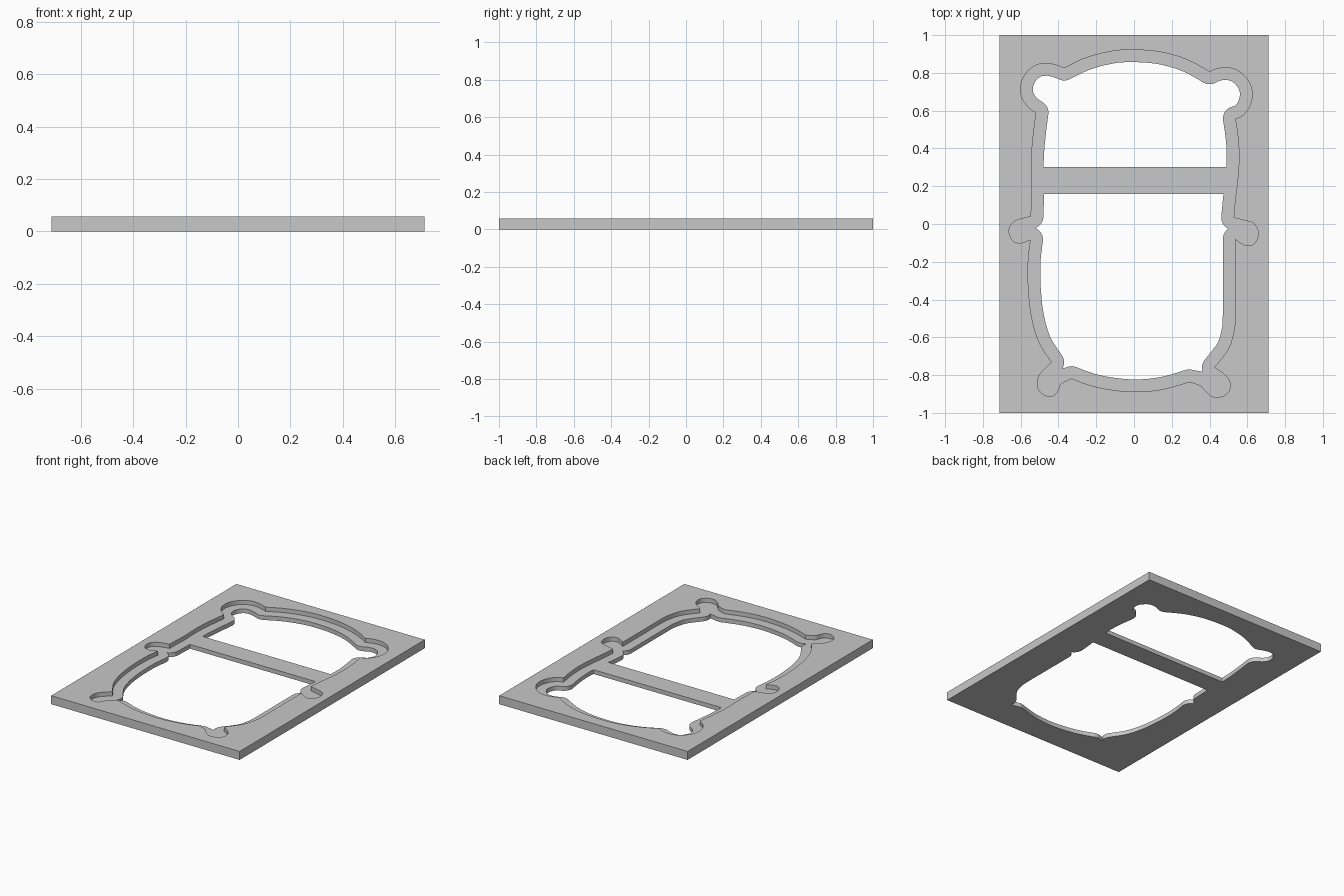
import bpy
import bmesh
from mathutils import Vector
from mathutils.geometry import delaunay_2d_cdt, interpolate_bezier, intersect_point_line

WIDTH, LENGTH, THICK = 1.425, 2.0, 0.058
LEDGE_TOP = 0.029        # height of the recessed ledge and the crossbar
LEDGE_WIDTH = 0.065      # how far the ledge reaches in from the pocket wall
BAR_LOW, BAR_HIGH = 0.16, 0.302

# Pocket outline, clockwise: each run is a smooth curve, runs meet at sharp corners.
# The flag marks small scallops that the ledge fills completely.
RIGHT_RUNS = [
    (False, [(-.27, .873), (-.16, .906), (-.04, .922), (.13, .912), (.28, .87), (.4, .805)]),
    (False, [(.44, .822), (.5, .827), (.56, .805), (.61, .75), (.626, .685),
             (.61, .62), (.575, .575), (.536, .558)]),
    (False, [(.55, .46), (.556, .36), (.55, .25), (.536, .13), (.527, .034)]),
    (True, [(.58, .02), (.63, .005), (.655, -.03), (.655, -.07),
            (.635, -.105), (.6, -.115), (.565, -.1), (.535, -.08)]),
    (False, [(.535, -.3), (.535, -.48), (.53, -.56), (.5, -.66), (.425, -.76)]),
    (True, [(.47, -.79), (.505, -.83), (.505, -.88), (.47, -.912),
            (.42, -.915), (.385, -.89), (.35, -.855), (.293, -.835)]),
]
LEFT_RUNS = [
    (False, [(.15, -.875), (0, -.888), (-.15, -.873), (-.25, -.848), (-.33, -.818)]),
    (True, [(-.385, -.845), (-.405, -.885), (-.43, -.91), (-.475, -.905),
            (-.51, -.865), (-.505, -.81), (-.475, -.77), (-.435, -.732)]),
    (False, [(-.5, -.63), (-.54, -.5), (-.558, -.35), (-.56, -.2), (-.547, -.082)]),
    (True, [(-.6, -.1), (-.64, -.09), (-.66, -.05), (-.655, -.01),
            (-.62, .02), (-.545, .04)]),
    (False, [(-.54, .2), (-.543, .33), (-.535, .45), (-.518, .59)]),
    (False, [(-.56, .62), (-.595, .675), (-.598, .74), (-.57, .8), (-.52, .84),
             (-.46, .85), (-.41, .84), (-.37, .825)]),
]


def smooth_run(points, steps=8):
    """Sample a smooth curve through the points, leaving out the last one."""
    last = len(points) - 1
    slopes = [(points[min(i + 1, last)] - points[max(i - 1, 0)]) / 6
              for i in range(last + 1)]
    samples = []
    for i in range(last):
        a, b = points[i], points[i + 1]
        samples += interpolate_bezier(a, a + slopes[i], b - slopes[i + 1], b, steps + 1)[:-1]
    return samples


def pocket_outline():
    """Join the runs into one loop, noting which samples lie on filled scallops."""
    runs = RIGHT_RUNS + LEFT_RUNS
    start = runs[-1][1][-1]
    outline, filled = [], []
    for is_filled, points in runs:
        samples = smooth_run([Vector((x, y, 0)) for x, y in [start] + points])
        outline += samples
        filled += [is_filled] * len(samples)
        start = points[-1]
    return outline, filled


def edge_distance(p, a, b):
    nearest, t = intersect_point_line(p, a, b)
    nearest = a if t < 0 else b if t > 1 else nearest
    return (p - nearest.to_3d()).length


def inset_outline(outline, filled, width):
    """Offset the outline inward, rounding the corners that point inward."""
    count = len(outline)
    edges = [(outline[i], outline[(i + 1) % count]) for i in range(count)]
    normals = []
    for a, b in edges:
        along = (b - a).normalized()
        normals.append(Vector((along.y, -along.x, 0)))
    candidates = []
    for i, (a, b) in enumerate(edges):
        before, after = normals[i - 1], normals[i]
        if before.dot(after) < 0.9:
            for k in range(13):
                candidates.append(a + before.lerp(after, k / 12).normalized() * width)
        if not filled[i]:
            candidates.append((a + b) / 2 + after * width)
    return [p for p in candidates
            if all(edge_distance(p, a, b) > width - 0.0006 for a, b in edges)]


def half_opening(points, limit, side):
    """Part of the inner outline beyond one side of the crossbar."""
    beyond = [(p.y - limit) * side > 0 for p in points]
    first = next(i for i in range(len(points)) if beyond[i] and not beyond[i - 1])
    loop = points[first:] + points[:first]
    kept = [p for p in loop if (p.y - limit) * side > 0]
    return kept + [Vector((kept[-1].x, limit, 0)), Vector((kept[0].x, limit, 0))]


def is_inside(p, loop):
    """Count the loop edges crossed on the way out from the point."""
    inside = False
    for a, b in zip(loop, loop[1:] + loop[:1]):
        if (a.y > p.y) != (b.y > p.y):
            if p.x < a.x + (b.x - a.x) * (p.y - a.y) / (b.y - a.y):
                inside = not inside
    return inside


def add_flat(bm, loops, height):
    """Flat area inside the first loop, with the other loops as holes."""
    points, edges = [], []
    for loop in loops:
        start, count = len(points), len(loop)
        points += [p.to_2d() for p in loop]
        edges += [(start + i, start + (i + 1) % count) for i in range(count)]
    spots, _, triangles, *_ = delaunay_2d_cdt(points, edges, [], 0, 0.00001)
    verts = [bm.verts.new((p.x, p.y, height)) for p in spots]
    for triangle in triangles:
        middle = sum((spots[i] for i in triangle), Vector((0, 0))) / 3
        if sum(is_inside(middle, loop) for loop in loops) == 1:
            bm.faces.new([verts[i] for i in triangle])


def add_wall(bm, loop, low, high):
    """Upright wall along a loop."""
    rings = [[bm.verts.new((p.x, p.y, z)) for p in loop] for z in (low, high)]
    for i in range(len(loop)):
        bm.faces.new((rings[0][i - 1], rings[0][i], rings[1][i], rings[1][i - 1]))


default_cube = bpy.data.objects.get("Cube")
if default_cube:
    bpy.data.objects.remove(default_cube)

# Outlines of the plate, the scalloped pocket and the two openings
plate = [Vector((x * WIDTH / 2, y * LENGTH / 2, 0))
         for x, y in [(-1, -1), (1, -1), (1, 1), (-1, 1)]]
pocket, filled = pocket_outline()
inner = inset_outline(pocket, filled, LEDGE_WIDTH)
openings = [half_opening(inner, BAR_HIGH, 1), half_opening(inner, BAR_LOW, -1)]

# Underside, ledge with crossbar, and top face, joined by upright walls
bm = bmesh.new()
add_flat(bm, [plate] + openings, 0)
add_flat(bm, [pocket] + openings, LEDGE_TOP)
add_flat(bm, [plate, pocket], THICK)
add_wall(bm, plate, 0, THICK)
add_wall(bm, pocket, LEDGE_TOP, THICK)
for opening in openings:
    add_wall(bm, opening, 0, LEDGE_TOP)
bmesh.ops.remove_doubles(bm, verts=bm.verts, dist=0.00002)
bmesh.ops.recalc_face_normals(bm, faces=bm.faces)
mesh = bpy.data.meshes.new("frame_plate")
bm.to_mesh(mesh)
bm.free()
frame = bpy.data.objects.new("frame_plate", mesh)
bpy.context.scene.collection.objects.link(frame)

# Plain grey finish
grey = bpy.data.materials.new("plain_grey")
grey.use_nodes = True
colour = (0.58, 0.58, 0.58, 1)
grey.diffuse_color = colour
grey.node_tree.nodes["Principled BSDF"].inputs["Base Color"].default_value = colour
mesh.materials.append(grey)

# Smooth curved walls, crisp rims
bpy.ops.object.select_all(action="DESELECT")
frame.select_set(True)
bpy.context.view_layer.objects.active = frame
bpy.ops.object.shade_smooth_by_angle()
